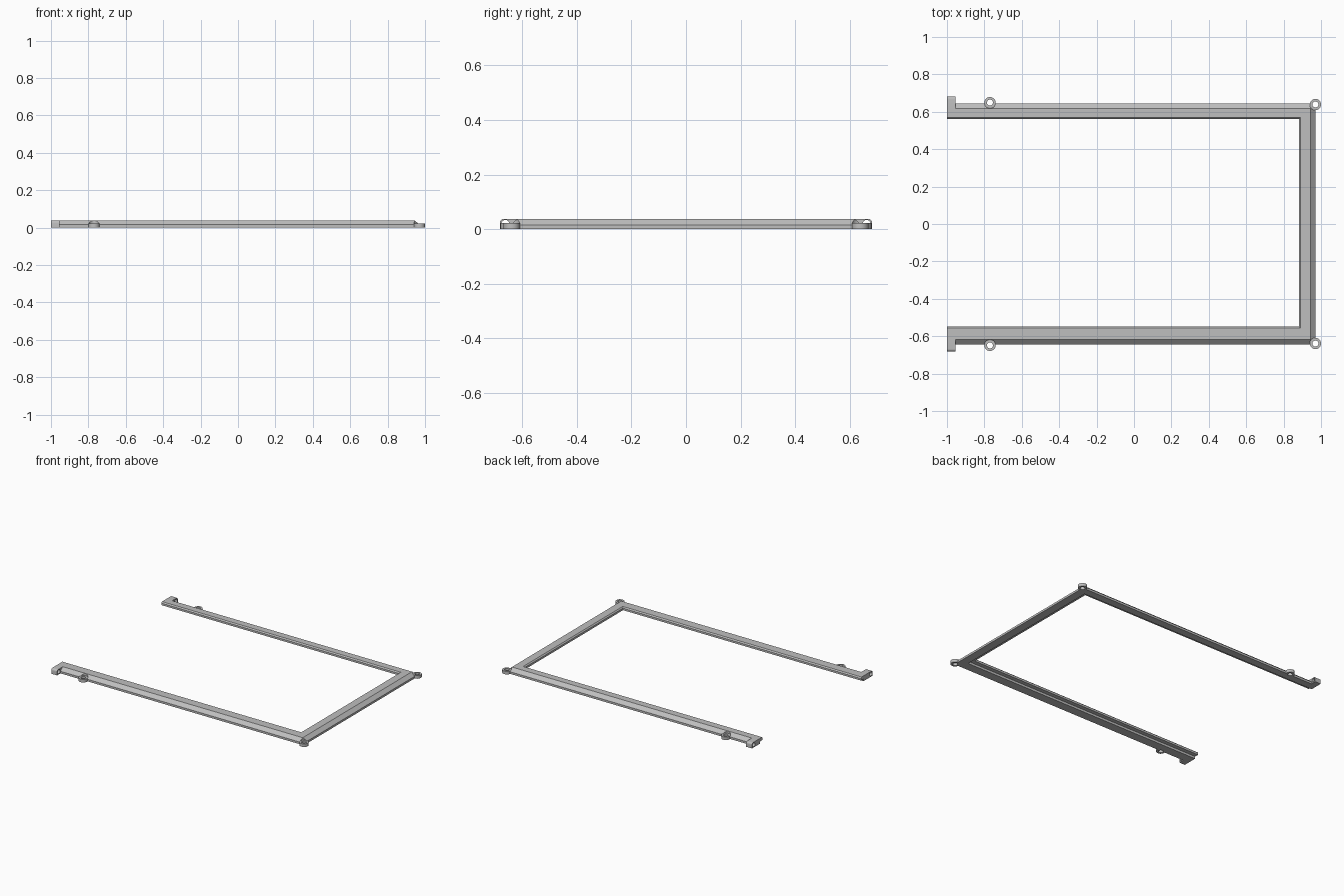
import bpy
import bmesh
import math
from mathutils import Matrix

cube = bpy.data.objects.get("Cube")
if cube:
    bpy.data.objects.remove(cube, do_unlink=True)

grey = bpy.data.materials.new("mid_grey")
grey.use_nodes = True
GREY = (0.52, 0.52, 0.52, 1)
grey.diffuse_color = GREY
grey.node_tree.nodes["Principled BSDF"].inputs["Base Color"].default_value = GREY

TOP = 0.038
EAR_TOP = 0.022
EAR_R, HOLE_R = 0.03, 0.016


def make_object(name, bm):
    bmesh.ops.recalc_face_normals(bm, faces=bm.faces)
    mesh = bpy.data.meshes.new(name)
    bm.to_mesh(mesh)
    bm.free()
    mesh.materials.append(grey)
    obj = bpy.data.objects.new(name, mesh)
    bpy.context.collection.objects.link(obj)
    return obj


def cylinder(name, centre, radius, depth, along_x=False):
    bm = bmesh.new()
    turn = Matrix.Rotation(math.pi / 2, 4, 'Y') if along_x else Matrix()
    bmesh.ops.create_cone(bm, cap_ends=True, segments=32, radius1=radius,
                          radius2=radius, depth=depth,
                          matrix=Matrix.Translation(centre) @ turn)
    return make_object(name, bm)


def cut(target, cutter):
    cutter.hide_render = True
    cutter.hide_viewport = True
    cutter.display_type = 'WIRE'
    mod = target.modifiers.new("cut", 'BOOLEAN')
    mod.operation = 'DIFFERENCE'
    mod.solver = 'EXACT'
    mod.object = cutter


# U-shaped frame: section points are (offset, share of rail width, height),
# measured inward from the outer edge and mitred at both corners
section = [(0, 0, 0), (0, 0, 0.015), (0.026, 0, TOP), (-0.008, 1, TOP),
           (0, 1, 0.03), (0, 1, 0.016), (-0.03, 1, 0.016), (-0.03, 1, 0)]
FRONT_W, END_W, BACK_W = 0.096, 0.089, 0.083
OUT_X, OUT_Y = 0.971, 0.644

bm = bmesh.new()
rings = [[], [], [], []]
for a, b, z in section:
    x = OUT_X - a - b * END_W
    front = -OUT_Y + a + b * FRONT_W
    back = OUT_Y - a - b * BACK_W
    path = [(-1, front), (x, front), (x, back), (-1, back)]
    for ring, (px, py) in zip(rings, path):
        ring.append(bm.verts.new((px, py, z)))
n = len(section)
for r0, r1 in zip(rings, rings[1:]):
    for i in range(n):
        j = (i + 1) % n
        bm.faces.new((r0[i], r0[j], r1[j], r1[i]))
bm.faces.new(rings[0])
bm.faces.new(rings[-1])
frame = make_object("frame", bm)

for side, label in ((-1, "front"), (1, "back")):
    # Screw ears, with clearance for the screw head cut into the slope
    for place, x, y in (("corner", 0.97, 0.639), ("end", -0.77, 0.649)):
        name = f"{label}_{place}"
        ear = cylinder(name + "_screw_ear", (x, side * y, EAR_TOP / 2), EAR_R, EAR_TOP)
        hole = cylinder(name + "_hole_cutter", (x, side * y, 0.02), HOLE_R, 0.1)
        head = cylinder(name + "_head_cutter", (x, side * y, EAR_TOP + 0.025), EAR_R + 0.0005, 0.05)
        cut(frame, head)
        cut(frame, hole)
        cut(ear, hole)

    # End bracket with a rounded upper edge and a cross hole
    bm = bmesh.new()
    fillet = 0.014
    outline = [(0.612, 0), (0.682, 0)]
    for k in range(7):
        t = math.radians(15 * k)
        outline.append((0.682 - fillet + fillet * math.cos(t),
                        TOP - fillet + fillet * math.sin(t)))
    outline.append((0.612, TOP))
    face = bm.faces.new([bm.verts.new((-1, side * y, z)) for y, z in outline])
    grown = bmesh.ops.extrude_face_region(bm, geom=[face])["geom"]
    bmesh.ops.translate(bm, vec=(0.046, 0, 0),
                        verts=[v for v in grown if isinstance(v, bmesh.types.BMVert)])
    bracket = make_object(label + "_end_bracket", bm)
    cut(bracket, cylinder(label + "_bracket_hole_cutter",
                          (-0.977, side * 0.662, 0.02), 0.014, 0.2, True))

# Smooth the round parts, keeping edges sharp
bpy.ops.object.select_all(action='DESELECT')
for obj in bpy.context.collection.objects:
    if obj.type == 'MESH' and ("ear" in obj.name or "bracket" in obj.name) and not obj.hide_render:
        obj.select_set(True)
        bpy.context.view_layer.objects.active = obj
bpy.ops.object.shade_smooth_by_angle(angle=math.radians(30))
